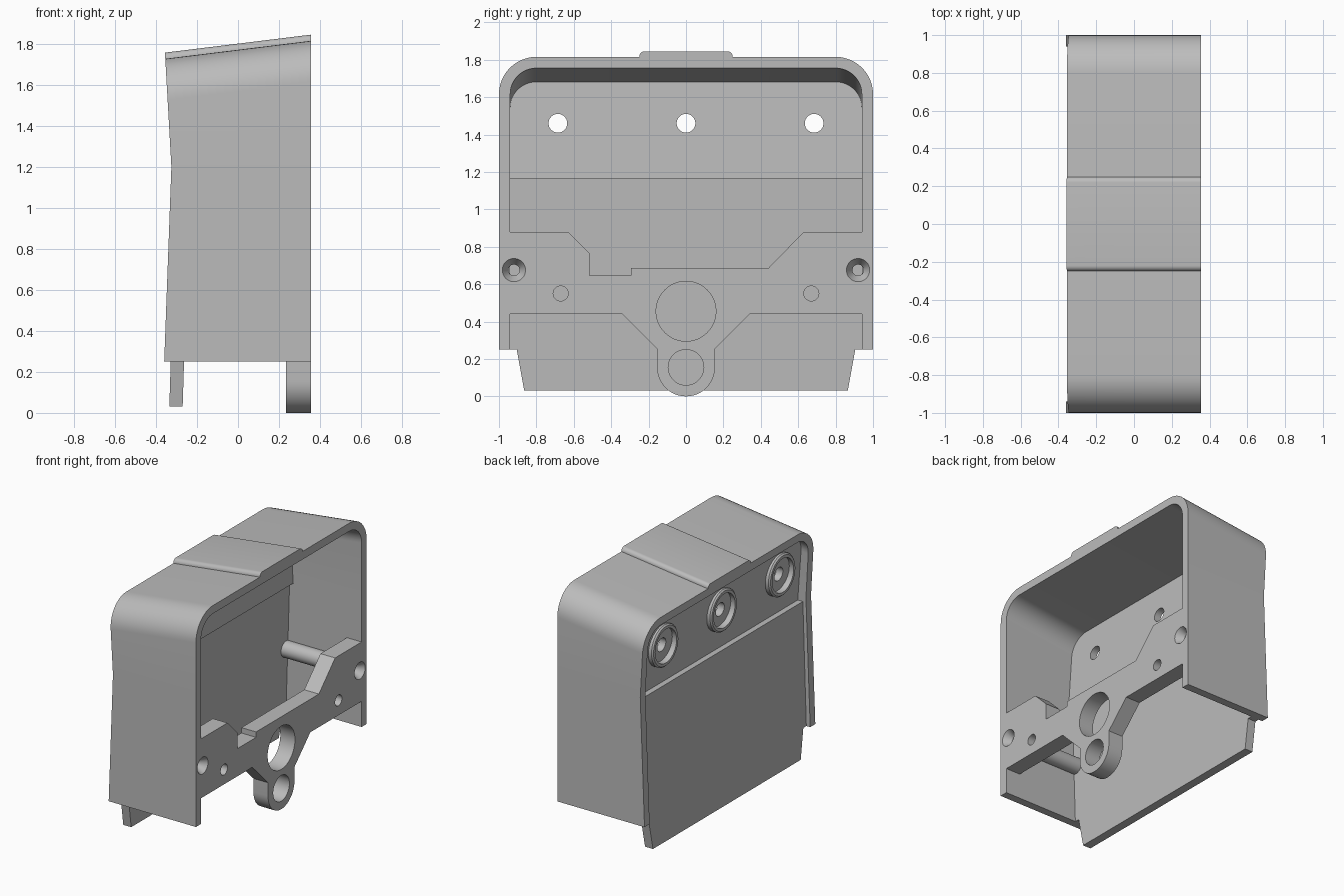
import bpy, bmesh
from math import sin, cos, pi, radians

if "Cube" in bpy.data.objects:
    bpy.data.objects.remove(bpy.data.objects["Cube"])

grey = bpy.data.materials.new("plain_grey")
grey.use_nodes = True
GREY = (0.5, 0.5, 0.5, 1)
grey.diffuse_color = GREY
grey.node_tree.nodes["Principled BSDF"].inputs["Base Color"].default_value = GREY

FRONT, SLOPE = 0.355, 0.123


def make(name, verts, faces):
    bm = bmesh.new()
    vs = [bm.verts.new(v) for v in verts]
    for f in faces:
        bm.faces.new([vs[i] for i in f])
    bmesh.ops.recalc_face_normals(bm, faces=bm.faces)
    mesh = bpy.data.meshes.new(name)
    bm.to_mesh(mesh)
    bm.free()
    mesh.materials.append(grey)
    ob = bpy.data.objects.new(name, mesh)
    bpy.context.collection.objects.link(ob)
    return ob


def prism(name, outline, back, front):
    """Extrude a (y, z) outline along x between two x(z) functions."""
    n = len(outline)
    verts = [(f(z), y, z) for f in (back, front) for y, z in outline]
    sides = [(i, (i + 1) % n, n + (i + 1) % n, n + i) for i in range(n)]
    return make(name, verts, [range(n), range(n, 2 * n)] + sides)


def lathe(name, profile, y, z, n=48):
    """Spin a closed (x, radius) profile around an axis along x."""
    m = len(profile)
    verts = [(x, y + r * cos(2 * pi * k / n), z + r * sin(2 * pi * k / n))
             for k in range(n) for x, r in profile]
    faces = [(k * m + j, k * m + (j + 1) % m,
              (k + 1) % n * m + (j + 1) % m, (k + 1) % n * m + j)
             for k in range(n) for j in range(m)]
    return make(name, verts, faces)


def drill(ob, y, z, profile):
    """Cut a round hole whose (x, radius) profile is given along x."""
    n, m = 48, len(profile)
    verts = [(x, y + r * cos(2 * pi * k / n), z + r * sin(2 * pi * k / n))
             for x, r in profile for k in range(n)]
    faces = [range(n), range((m - 1) * n, m * n)]
    faces += [(j * n + k, j * n + (k + 1) % n, (j + 1) * n + (k + 1) % n, (j + 1) * n + k)
              for j in range(m - 1) for k in range(n)]
    cutter = make("hole_cutter", verts, faces)
    cutter.hide_render = True
    mod = ob.modifiers.new("hole", "BOOLEAN")
    mod.operation, mod.solver, mod.object = "DIFFERENCE", "EXACT", cutter
    bpy.context.view_layer.objects.active = ob
    bpy.ops.object.modifier_apply(modifier=mod.name)
    bpy.data.objects.remove(cutter)


def arc(cy, cz, r, a0, a1, n=12):
    return [(cy + r * cos(radians(a0 + (a1 - a0) * i / n)),
             cz + r * sin(radians(a0 + (a1 - a0) * i / n))) for i in range(n + 1)]


def line(z0, x0, z1, x1):
    return lambda z: x0 + (x1 - x0) * (z - z0) / (z1 - z0)


def flat(x):
    return lambda z: x


def mirrored(half):
    return half + [(-y, z) for y, z in reversed(half)]


# Shell: rounded arch with a sloping roof and a slightly bent rear edge
lower_edge = line(0.25, -0.36, 1.2, -0.325)
upper_edge = line(1.2, -0.325, 1.73, -0.355)


def rear(z):
    return lower_edge(z) if z <= 1.2 else upper_edge(z)


def arch(y, r):
    return mirrored([(y, 0.25), (y, 1.2)] + arc(0.8, 1.615, r, 0, 90))


def rear_point(y, z):
    if z <= 1.2:
        return (rear(z), y, z)
    x = rear(z - 0.088)
    return (x, y, z - SLOPE * (FRONT - x))


outer, inner = arch(1.0, 0.2), arch(0.94, 0.14)
n = len(outer)
loops = [[(FRONT, y, z) for y, z in outer], [(FRONT, y, z) for y, z in inner],
         [rear_point(*p) for p in inner], [rear_point(*p) for p in outer]]
faces = [(a * n + i, a * n + i + 1, b * n + i + 1, b * n + i)
         for a, b in ((0, 1), (1, 2), (2, 3), (3, 0)) for i in range(n - 1)]
faces += [[a * n + i for a in range(4)] for i in (0, n - 1)]
make("shell", sum(loops, []), faces)

# Raised pad across the roof
pad = mirrored([(0.25, 1.805), (0.25, 1.815)] + arc(0.22, 1.815, 0.03, 15, 90, 6))
m = len(pad)
verts = [(FRONT, y, z) for y, z in pad] + [rear_point(y, z) for y, z in pad]
make("roof_pad", verts, [range(m), range(m, 2 * m)] +
     [(i, (i + 1) % m, m + (i + 1) % m, m + i) for i in range(m)])

# Lower rear panel with a tapered tongue below the shell
prism("lower_panel", mirrored([(0.865, 0.03), (0.905, 0.25), (0.94, 0.25), (0.94, 1.165)]),
      line(0.03, -0.335, 1.165, -0.3), line(0.03, -0.27, 1.165, -0.235))

# Upper rear panel, stepped inward, with three ringed screw holes
upper = prism("upper_panel", mirrored([(0.945, 1.165)] + arc(0.8, 1.54, 0.145, 0, 90)),
              line(1.165, -0.258, 1.68, -0.295), line(1.165, -0.205, 1.68, -0.24))
for y in (-0.685, 0, 0.685):
    drill(upper, y, 1.46, [(-0.5, 0.05), (0, 0.05)])
    lathe("screw_ring", [(-0.26, 0.155), (-0.305, 0.155), (-0.315, 0.145),
                         (-0.315, 0.125), (-0.26, 0.125)], y, 1.46)

# Front bracket with hanging lug
top = [(0.94, 0.88), (0.63, 0.88), (0.44, 0.685), (-0.295, 0.685), (-0.295, 0.645),
       (-0.515, 0.645), (-0.515, 0.765), (-0.63, 0.88), (-0.94, 0.88)]
bottom = ([(-0.94, 0.44), (-0.34, 0.44), (-0.155, 0.255)]
          + arc(0, 0.155, 0.155, 180, 360, 24)
          + [(0.155, 0.255), (0.34, 0.44), (0.94, 0.44)])
bracket = prism("front_bracket", top + bottom, flat(0.235), flat(FRONT))
for y, z, r in ((0, 0.455, 0.16), (0, 0.155, 0.095), (-0.67, 0.55, 0.04), (0.67, 0.55, 0.04)):
    drill(bracket, y, z, [(0.1, r), (0.5, r)])

# Countersunk screw holes, each backed by a hollow post reaching the panel
for y in (-0.92, 0.92):
    countersink = [(0.1, 0.03), (0.3, 0.03), (0.36, 0.065), (0.4, 0.065)]
    drill(bracket, y, 0.675, countersink)
    drill(bpy.data.objects["shell"], y, 0.675, countersink)
    lathe("screw_post", [(-0.26, 0.06), (0.24, 0.06), (0.24, 0.03), (-0.26, 0.03)], y, 0.675)

# Smooth the round surfaces, keep hard edges
bpy.ops.object.select_all(action="DESELECT")
for ob in bpy.context.collection.objects:
    if ob.type == "MESH":
        ob.select_set(True)
        bpy.context.view_layer.objects.active = ob
bpy.ops.object.shade_smooth_by_angle(angle=radians(30))
